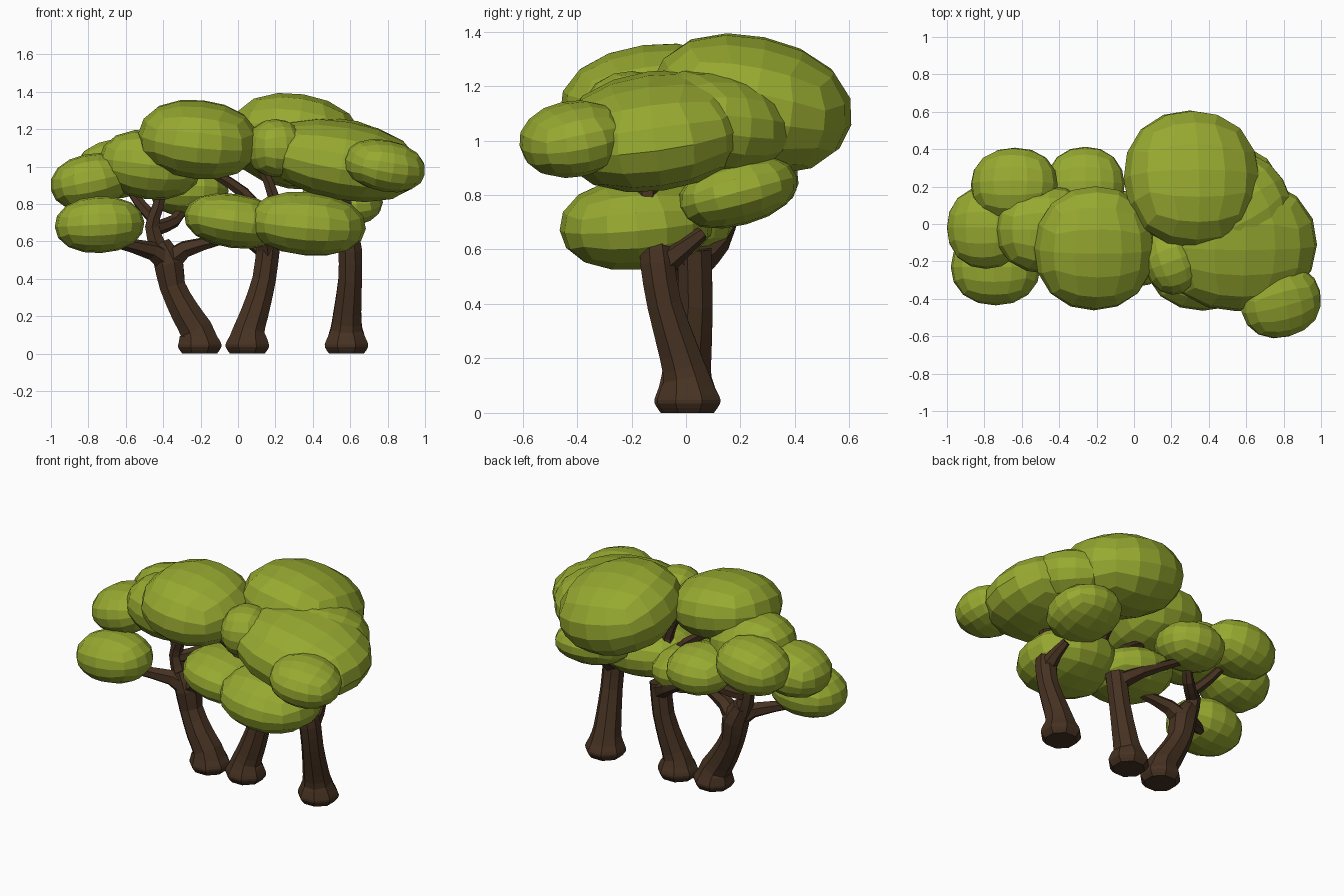
import bpy, bmesh, math
from mathutils import Vector, Euler, Matrix


def material(name, rgb):
    m = bpy.data.materials.new(name)
    m.diffuse_color = (*rgb, 1)
    return m


LEAF = material("leaf_green", (0.31, 0.4, 0.03))
BARK = material("bark_brown", (0.062, 0.032, 0.016))


def finish(bm, name, mat):
    bmesh.ops.recalc_face_normals(bm, faces=bm.faces)
    me = bpy.data.meshes.new(name)
    bm.to_mesh(me)
    bm.free()
    me.materials.append(mat)
    ob = bpy.data.objects.new(name, me)
    bpy.context.collection.objects.link(ob)
    return ob


def leaf_clump(name, centre, radii, tilt=(0, 0, 0), power=2.15):
    """Rounded cube-sphere, squashed and tilted."""
    bm = bmesh.new()
    bmesh.ops.create_cube(bm, size=2)
    bmesh.ops.subdivide_edges(bm, edges=bm.edges, cuts=3, use_grid_fill=True)
    rot = Euler([math.radians(a) for a in tilt]).to_matrix()
    for v in bm.verts:
        d = Vector([math.tan(c * math.pi / 4) for c in v.co])
        d /= sum(abs(c) ** power for c in d) ** (1 / power)
        v.co = Vector(centre) + rot @ Vector([c * r for c, r in zip(d, radii)])
    finish(bm, name, LEAF)


def limb(bm, pts, sides=8, steps=2, flat_base=False):
    """Tapered tube through (x, y, z, radius) points, smoothed along its path."""
    p = [Vector(q) for q in pts]
    p = [2 * p[0] - p[1]] + p + [2 * p[-1] - p[-2]]
    path = []
    for i in range(1, len(p) - 2):
        a, b, c, d = p[i - 1:i + 3]
        for k in range(steps):
            t = k / steps
            path.append(0.5 * (2 * b + (c - a) * t + (2 * a - 5 * b + 4 * c - d) * t * t
                               + (3 * b - a - 3 * c + d) * t ** 3))
    path.append(p[-2])
    rings, up = [], Vector((0, 0, 1))
    frame = Matrix.Identity(3)
    for i, q in enumerate(path):
        tan = (path[min(i + 1, len(path) - 1)] - path[max(i - 1, 0)]).to_3d().normalized()
        if flat_base and q.z < 0.1:
            tan = up.copy()
        frame = (frame @ up).rotation_difference(tan).to_matrix() @ frame
        ring = []
        for s in range(sides):
            a = 2 * math.pi * (s + 0.5) / sides
            o = Vector((math.cos(a), math.sin(a), 0)) * max(q.w, 0.01)
            ring.append(bm.verts.new(q.to_3d() + frame @ o))
        rings.append(ring)
    for r0, r1 in zip(rings, rings[1:]):
        for s in range(sides):
            n = (s + 1) % sides
            bm.faces.new((r0[s], r0[n], r1[n], r1[s]))
    bm.faces.new(rings[0][::-1])
    bm.faces.new(rings[-1])


def tree_wood(name, trunk, branches):
    bm = bmesh.new()
    x, y = trunk[0][:2]
    # flared foot
    foot = [(x, y, 0.0, 0.1), (x, y, 0.035, 0.125), (x, y, 0.065, 0.12)]
    limb(bm, foot + trunk[1:], flat_base=True)
    for b in branches:
        limb(bm, b, sides=6)
    finish(bm, name, BARK)


# trunks with branches
tree_wood("left_trunk",
          [(-0.205, 0, 0), (-0.225, 0, 0.13, 0.095), (-0.28, 0.0, 0.22, 0.085),
           (-0.35, 0.01, 0.36, 0.074), (-0.37, 0.01, 0.48, 0.084), (-0.42, 0.01, 0.59, 0.06)],
          [[(-0.37, 0.01, 0.48, 0.075), (-0.46, -0.04, 0.55, 0.05), (-0.68, -0.17, 0.6, 0.025)],
           [(-0.37, 0.01, 0.48, 0.075), (-0.28, -0.01, 0.56, 0.048), (-0.08, -0.06, 0.61, 0.025)],
           [(-0.42, 0.01, 0.55, 0.055), (-0.46, 0.01, 0.68, 0.042), (-0.43, 0, 0.78, 0.035), (-0.4, 0, 0.9, 0.025)],
           [(-0.45, 0.01, 0.72, 0.035), (-0.53, 0.08, 0.81, 0.03), (-0.6, 0.15, 0.92, 0.025)],
           [(-0.44, 0.02, 0.67, 0.04), (-0.34, 0.1, 0.71, 0.035), (-0.28, 0.16, 0.8, 0.025)]])
tree_wood("middle_trunk",
          [(0.05, 0.01, 0), (0.06, 0.01, 0.13, 0.09), (0.09, 0.02, 0.22, 0.08),
           (0.14, 0.035, 0.4, 0.068), (0.165, 0.03, 0.6, 0.068)],
          [[(0.16, 0.02, 0.55, 0.058), (0.13, -0.06, 0.72, 0.042), (0.03, -0.06, 0.86, 0.034), (-0.12, -0.08, 0.96, 0.028)],
           [(0.15, -0.05, 0.65, 0.045), (0.19, -0.08, 0.84, 0.035), (0.12, -0.08, 1.0, 0.025)],
           [(0.165, 0.03, 0.54, 0.06), (0.05, 0.12, 0.62, 0.04), (-0.2, 0.18, 0.76, 0.025)]])
tree_wood("right_trunk",
          [(0.58, 0.01, 0), (0.58, 0.0, 0.13, 0.092), (0.585, -0.025, 0.22, 0.08),
           (0.6, -0.08, 0.4, 0.068), (0.6, -0.105, 0.55, 0.068), (0.59, -0.11, 0.62, 0.06)],
          [[(0.6, -0.1, 0.54, 0.055), (0.6, -0.02, 0.6, 0.04), (0.58, 0.06, 0.66, 0.025)],
           [(0.59, -0.12, 0.6, 0.06), (0.58, -0.14, 0.72, 0.045), (0.56, -0.14, 0.95, 0.03)]])

# leaf clumps, left tree
leaf_clump("leaf_left_low", (-0.74, -0.23, 0.69), (0.24, 0.205, 0.152), (0, -3, 0))
leaf_clump("leaf_left_outer", (-0.79, -0.02, 0.92), (0.215, 0.22, 0.148), (0, -12, 0))
leaf_clump("leaf_left_back", (-0.64, 0.21, 0.99), (0.235, 0.2, 0.16), (-8, -8, 0))
leaf_clump("leaf_left_inner", (-0.47, -0.03, 1.01), (0.275, 0.235, 0.185), (0, 7, 0))
leaf_clump("leaf_centre_back", (-0.26, 0.21, 0.87), (0.21, 0.205, 0.14), (-8, 0, 0))
# leaf clumps, middle tree
leaf_clump("leaf_centre_top", (-0.21, -0.13, 1.145), (0.325, 0.335, 0.208), (8, 6, 0))
leaf_clump("leaf_centre_low", (-0.02, -0.08, 0.71), (0.27, 0.26, 0.145), (0, 8, 0))
leaf_clump("leaf_front_low", (0.37, -0.18, 0.695), (0.315, 0.285, 0.17), (5, 5, 0))
leaf_clump("leaf_front_gap", (0.2, -0.2, 1.1), (0.15, 0.18, 0.155), (0, 0, 20))
# leaf clumps, right tree
leaf_clump("leaf_right_back_top", (0.31, 0.24, 1.135), (0.37, 0.375, 0.245), (-12, 9, 0))
leaf_clump("leaf_right_mid_top", (0.56, 0.1, 1.07), (0.28, 0.28, 0.18), (-5, 12, 30))
leaf_clump("leaf_right_front_top", (0.56, -0.11, 1.035), (0.425, 0.36, 0.208), (8, 10, 0))
leaf_clump("leaf_right_tip", (0.785, -0.415, 1.005), (0.22, 0.195, 0.135), (12, 9, 15))
leaf_clump("leaf_right_back_low", (0.55, 0.19, 0.81), (0.225, 0.225, 0.122), (15, 0, 0))
